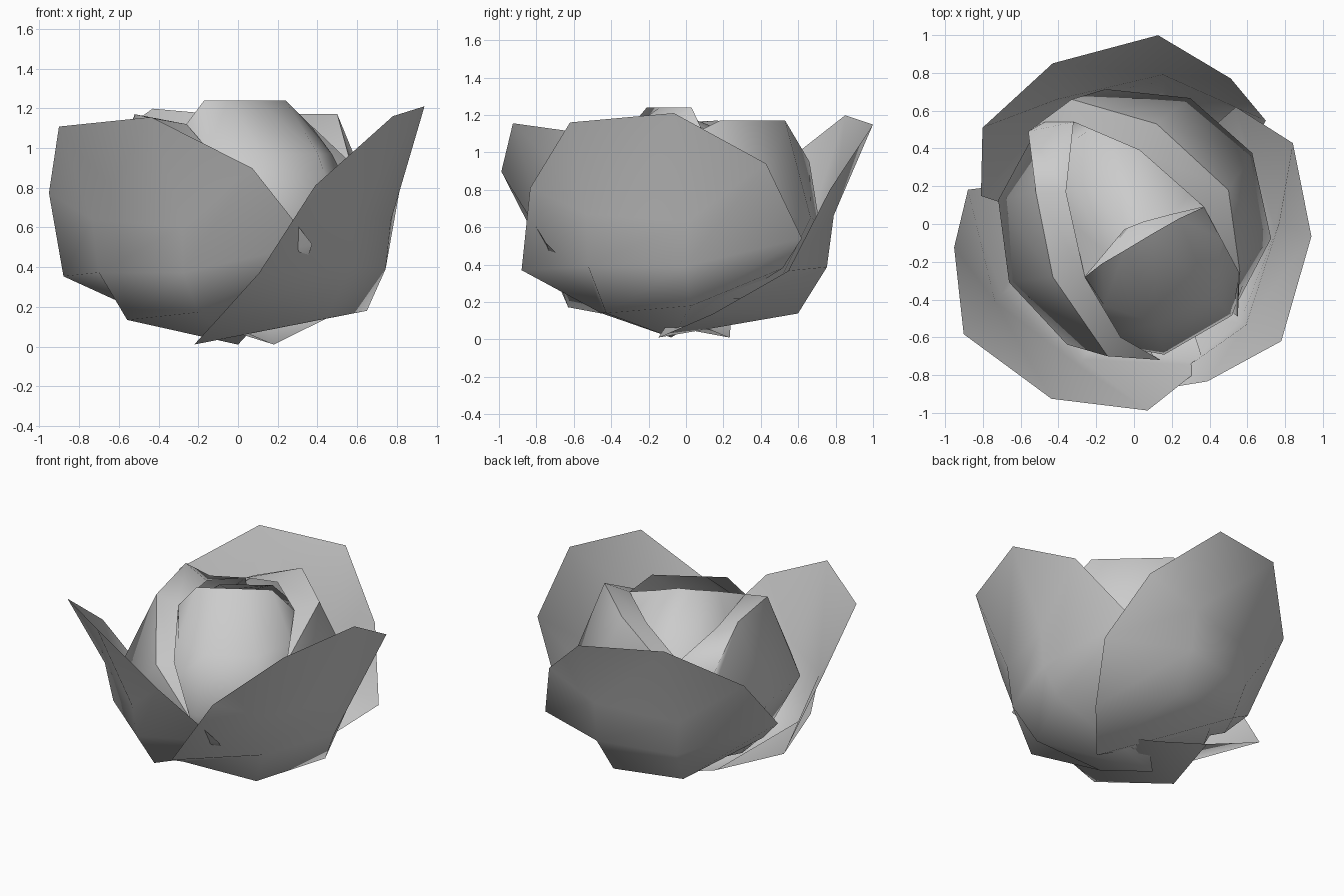
import bpy, bmesh
from math import radians, cos, sin
from mathutils import Matrix

if "Cube" in bpy.data.objects:
    bpy.data.objects.remove(bpy.data.objects["Cube"], do_unlink=True)

grey = bpy.data.materials.new("petal_grey")
grey.use_nodes = True
grey.diffuse_color = (0.6, 0.6, 0.6, 1)
grey.node_tree.nodes["Principled BSDF"].inputs["Base Color"].default_value = (0.6, 0.6, 0.6, 1)


def petal(name, rows, turn=0, lean=0, height=1):
    """Skin rows of points into a smooth sheet, lean it outward, turn it about z."""
    bm = bmesh.new()
    grid = [[bm.verts.new(p) for p in row] for row in rows]
    for low, high in zip(grid, grid[1:]):
        for i in range(len(low) - 1):
            corners = (low[i], low[i + 1], high[i + 1], high[i])
            if len({tuple(v.co) for v in corners}) > 2:
                bm.faces.new(corners)
    bmesh.ops.remove_doubles(bm, verts=bm.verts, dist=0.001)
    for f in bm.faces:
        f.smooth = True
    shape = Matrix.Diagonal((1, 1, height, 1))
    shape[0][2] = lean
    bm.transform(Matrix.Rotation(radians(turn), 4, 'Z') @ shape)
    mesh = bpy.data.meshes.new(name)
    bm.to_mesh(mesh)
    bm.free()
    mesh.materials.append(grey)
    ob = bpy.data.objects.new(name, mesh)
    bpy.context.collection.objects.link(ob)
    # keep the fold at the rim crisp
    bpy.ops.object.select_all(action='DESELECT')
    ob.select_set(True)
    bpy.context.view_layer.objects.active = ob
    bpy.ops.object.shade_smooth_by_angle(angle=radians(60))


def ring(turn, angles, radii, heights):
    return [(r * cos(radians(a + turn)), r * sin(radians(a + turn)), z)
            for a, r, z in zip(angles, radii, heights)]


# Open outer petals: base tip, floor, wall, shoulder and two-point top edge
base = (-0.18, -0.15, 0.01)
tip_a, tip_b = (0.945, -0.316, 1.16), (0.905, 0.26, 1.21)
outer = [
    [base] * 4,
    [(0.06, -0.46, 0.14), (0.56, -0.25, 0.14), (0.60, 0.25, 0.18), (0.22, 0.63, 0.38)],
    [(0.40, -0.79, 0.37), (0.705, -0.30, 0.39), (0.70, 0.25, 0.39), (0.295, 0.767, 0.54)],
    [(0.65, -0.65, 0.81), (0.74, -0.30, 0.67), (0.72, 0.27, 0.63), (0.644, 0.69, 0.94)],
    [tip_a, tip_a, tip_b, tip_b],
]
petal("outer_petal_left", outer, -20)
petal("outer_petal_back", outer, 101, 0.01, 0.99)
petal("outer_petal_front", outer, -130, 0.07, 0.955)

# Cupped middle petals: bulging wall, crest, and a strip folded inward
fan = (-90, -54, -17, 18, 54, 91)


def middle(name, turn, crest, fold):
    petal(name, [
        [(0, 0, 0.06)] * 6,
        ring(turn, fan, [0.5] * 6, [0.22] * 6),
        ring(turn, fan, [0.7, 0.73, 0.73, 0.73, 0.73, 0.7], [0.45, 0.62, 0.65, 0.65, 0.62, 0.45]),
        crest,
        [crest[0], *fold, crest[-1]]])


right_end, left_end, back_end = (-0.26, -0.28, 1.12), (0.37, 0.09, 1.11), (-0.32, 0.54, 0.98)
middle("middle_petal_back", 48,
       [(0.55, -0.49, 0.6), (0.56, -0.25, 0.95), (0.5, 0.18, 1.17),
        (0.12, 0.53, 1.17), (-0.33, 0.66, 0.95), (-0.56, 0.49, 0.75)],
       [(0.55, -0.25, 0.94), left_end, (0.03, 0.39, 1.1), back_end])
middle("middle_petal_right", 187,
       [(-0.33, 0.62, 0.65), (-0.56, 0.49, 0.95), (-0.52, 0.17, 1.17),
        (-0.43, -0.28, 1.15), (-0.14, -0.7, 0.9), (0.14, -0.72, 0.6)],
       [back_end, (-0.36, 0.17, 1.09), right_end, (-0.07, -0.6, 0.9)])

# Bud of two closed petals meeting along a ridge
bud_fan = (-90, -50, -17, 17, 50, 90)


def bud(name, turn, bulge, shoulder, ridge):
    petal(name, [
        [(0, 0, 0.08)] * 6,
        ring(turn, bud_fan, [0.46] * 6, [0.25] * 6),
        ring(turn, bud_fan, [bulge * k for k in (0.82, 0.93, 1, 1, 0.93, 0.82)], [0.62] * 6),
        ring(turn, bud_fan, shoulder, [0.97] * 6),
        ridge])


bud("bud_petal_front", -60, 0.71, (0.38, 0.46, 0.54, 0.55, 0.48, 0.36),
    [right_end, (-0.17, -0.21, 1.24), (-0.05, -0.14, 1.24),
     (0.1, -0.05, 1.24), (0.24, 0.03, 1.24), left_end])
bud("bud_petal_back", 120, 0.66, (0.36, 0.44, 0.58, 0.56, 0.41, 0.36),
    [left_end, (0.2, 0.05, 1.15), (0.05, 0.01, 1.19),
     (-0.05, -0.03, 1.19), (-0.15, -0.15, 1.16), right_end])
